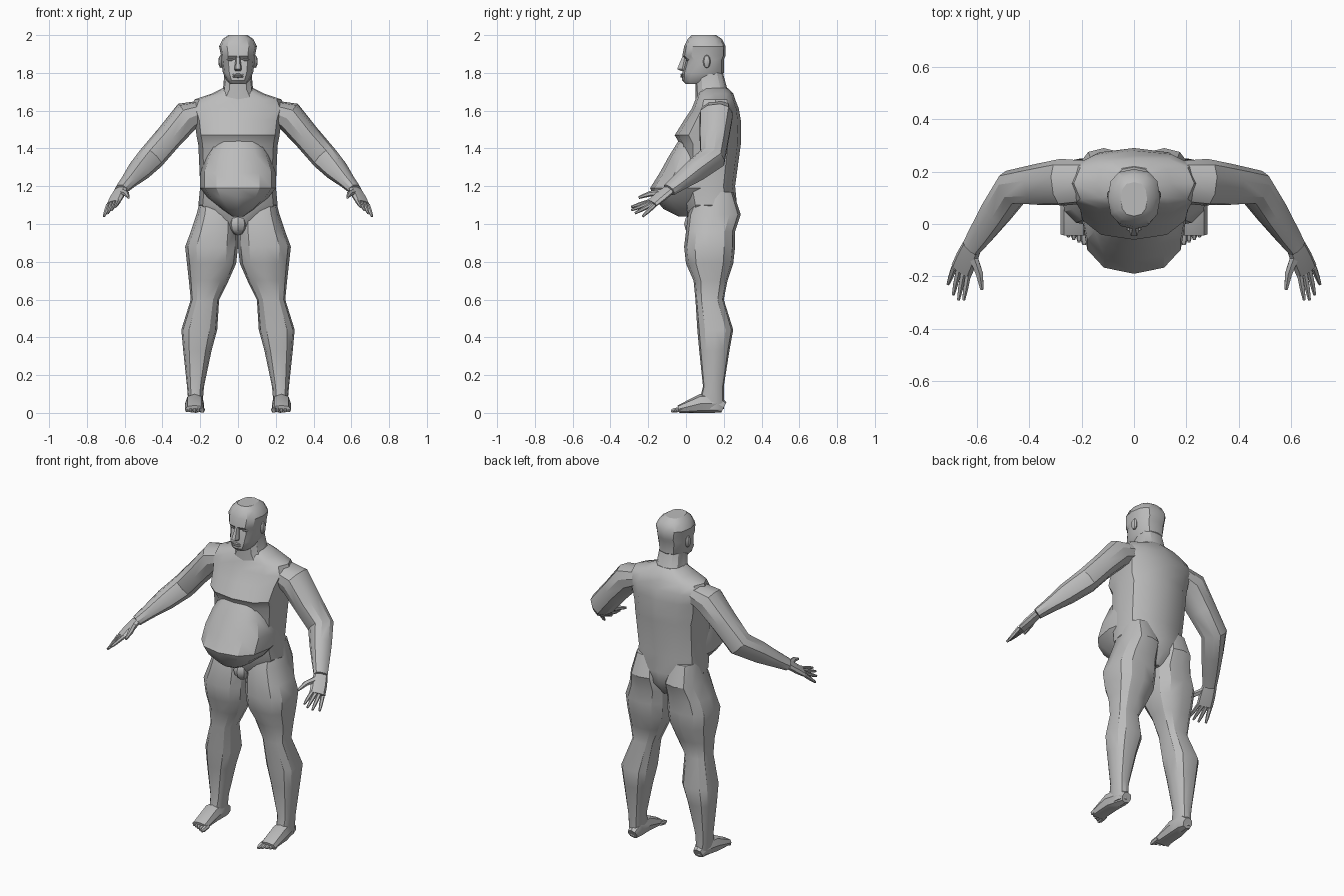
import bpy, bmesh, math
from mathutils import Vector

cube = bpy.data.objects.get("Cube")
if cube:
    bpy.data.objects.remove(cube)

grey = (.5, .5, .5, 1)
skin = bpy.data.materials.new("grey clay")
skin.use_nodes = True
skin.diffuse_color = grey
skin.node_tree.nodes["Principled BSDF"].inputs["Base Color"].default_value = grey


def finish(name, bm, mirror):
    """Turn a bmesh into a shaded object, optionally mirrored to the other side."""
    bmesh.ops.recalc_face_normals(bm, faces=bm.faces)
    mesh = bpy.data.meshes.new(name)
    bm.to_mesh(mesh)
    bm.free()
    mesh.materials.append(skin)
    part = bpy.data.objects.new(name, mesh)
    bpy.context.collection.objects.link(part)
    bpy.ops.object.select_all(action='DESELECT')
    part.select_set(True)
    bpy.context.view_layer.objects.active = part
    bpy.ops.object.shade_smooth_by_angle(angle=math.radians(32))
    if mirror:
        part.modifiers.new("Mirror", 'MIRROR')


def bridge(name, rings, mirror=False):
    """Join neighbouring rings of points with faces and cap both ends."""
    bm = bmesh.new()
    loops = [[bm.verts.new(point) for point in ring] for ring in rings]
    for low, high in zip(loops, loops[1:]):
        for i in range(len(low)):
            bm.faces.new((low[i - 1], low[i], high[i], high[i - 1]))
    bm.faces.new(loops[0])
    bm.faces.new(loops[-1])
    finish(name, bm, mirror)


def outline(centre, across, up, sides, power):
    """Rounded box outline spanned by two half axes."""
    def soften(value):
        return math.copysign(abs(value) ** (2 / power), value)
    turns = [math.tau * k / sides for k in range(sides)]
    return [centre + across * soften(math.cos(t)) + up * soften(math.sin(t))
            for t in turns]


def section(height, outer, front, back, inner=None, sides=12, power=2.5):
    """Level slice; symmetric about the middle unless an inner edge is given."""
    inner = -outer if inner is None else inner
    centre = Vector((inner + outer, front + back, height * 2)) / 2
    across = Vector((outer - inner, 0, 0)) / 2
    depth = Vector((0, back - front, 0)) / 2
    return outline(centre, across, depth, sides, power)


def tube(name, path, across, sides=8, power=2.4):
    """Mirrored limb along a path of (point, half width, half thickness)."""
    points = [Vector(step[0]) for step in path]
    rings = []
    for i, (_, width, thickness) in enumerate(path):
        ahead = points[min(i + 1, len(points) - 1)] - points[max(i - 1, 0)]
        side = Vector(across)
        side = (side - side.project(ahead)).normalized()
        up = ahead.normalized().cross(side)
        rings.append(outline(points[i], side * width, up * thickness, sides, power))
    bridge(name, rings, mirror=True)


def ball(name, centre, size, mirror=False):
    """Low-poly ellipsoid."""
    bm = bmesh.new()
    bmesh.ops.create_uvsphere(bm, u_segments=8, v_segments=6, radius=1)
    bmesh.ops.scale(bm, vec=size, verts=bm.verts)
    bmesh.ops.translate(bm, vec=centre, verts=bm.verts)
    finish(name, bm, mirror)


# Trunk from the groin to the base of the neck
bridge("torso", [
    section(height=.95, outer=.04, front=.04, back=.21),
    section(height=1.02, outer=.15, front=.01, back=.26),
    section(height=1.1, outer=.21, front=-.01, back=.27),
    section(height=1.2, outer=.2, front=-.03, back=.26),
    section(height=1.42, outer=.21, front=-.03, back=.29),
    section(height=1.47, outer=.22, front=-.06, back=.29),
    section(height=1.55, outer=.23, front=-.01, back=.29),
    section(height=1.61, outer=.25, front=.03, back=.28),
    section(height=1.66, outer=.23, front=.05, back=.26),
    section(height=1.69, outer=.14, front=.06, back=.25),
    section(height=1.72, outer=.08, front=.08, back=.22)])

# Hanging belly
bridge("belly", [
    section(height=1.44, outer=.13, front=-.04, back=.2),
    section(height=1.36, outer=.17, front=-.09, back=.2),
    section(height=1.27, outer=.2, front=-.14, back=.24),
    section(height=1.19, outer=.2, front=-.19, back=.24),
    section(height=1.14, outer=.16, front=-.17, back=.2),
    section(height=1.08, outer=.09, front=-.12, back=.2),
    section(height=1.04, outer=.03, front=-.04, back=.1)])
ball("groin", centre=(0, .05, 1), size=(.05, .06, .06))

# Legs, widening at the buttock, thigh and calf
bridge("leg", [
    section(height=1.17, inner=.05, outer=.19, front=.06, back=.25),
    section(height=1.05, inner=.01, outer=.22, front=.01, back=.29),
    section(height=.96, inner=0, outer=.25, front=0, back=.26),
    section(height=.88, inner=0, outer=.28, front=-.01, back=.26),
    section(height=.79, inner=.01, outer=.27, front=0, back=.25),
    section(height=.7, inner=.05, outer=.26, front=.04, back=.22),
    section(height=.6, inner=.1, outer=.25, front=.05, back=.2),
    section(height=.44, inner=.11, outer=.3, front=.06, back=.25),
    section(height=.33, inner=.14, outer=.29, front=.07, back=.23),
    section(height=.14, inner=.18, outer=.27, front=.09, back=.2),
    section(height=.02, inner=.19, outer=.26, front=.06, back=.2)], mirror=True)

# Feet, with toes shrinking outwards
sideways = Vector((1, 0, 0))
tube("foot", [
    ((.22, .2, .03), .03, .03),
    ((.22, .16, .05), .04, .05),
    ((.23, .08, .05), .05, .05),
    ((.23, -.04, .02), .05, .02)], sideways)
for i in range(5):
    knuckle = Vector((.19 + .02 * i, -.02, .02))
    tip = knuckle + Vector((0, .01 * i - .06, -.01))
    radius = .01 if i else .014
    tube("toe", [(knuckle, radius, radius),
                 (knuckle.lerp(tip, .7), radius, radius),
                 (tip, radius / 2, radius / 2)], sideways, sides=6)

# Arms: out and down to the elbow, then forward to the wrist
shoulder = Vector((.27, .16, 1.57))
elbow = Vector((.46, .14, 1.35))
wrist = Vector((.62, -.09, 1.18))
tube("arm", [
    ((.15, .16, 1.61), .08, .05),
    (shoulder, .09, .08),
    (shoulder.lerp(elbow, .5), .08, .07),
    (elbow, .07, .07),
    (elbow.lerp(wrist, .4), .06, .06),
    (elbow.lerp(wrist, .75), .05, .04),
    (wrist, .04, .03)], across=(.3, 1, 0), sides=10)

# Hands: palm, a fan of four fingers, and the thumb
spread = Vector((.8, .4, -.3))
knuckles = Vector((.66, -.18, 1.11))
tube("palm", [
    (wrist, .04, .02),
    (wrist.lerp(knuckles, .5), .045, .02),
    (knuckles, .045, .015)], spread)
for i in range(4):
    base = knuckles + spread * (i - 1.5) / 45
    tip = Vector((.65, -.29, 1.09)).lerp((.71, -.23, 1.04), i / 3)
    if i in (1, 2):
        tip.y -= .02
    tube("finger", [(base, .012, .012), (base.lerp(tip, .6), .01, .01),
                    (tip, .006, .006)], spread, sides=6)
tube("thumb", [
    ((.62, -.11, 1.17), .02, .015),
    ((.59, -.19, 1.16), .015, .014),
    ((.58, -.25, 1.14), .007, .007)], spread, sides=6)

# Neck and head
bridge("neck", [
    section(height=1.66, outer=.12, front=.05, back=.25),
    section(height=1.71, outer=.08, front=.05, back=.22),
    section(height=1.82, outer=.07, front=.05, back=.19)])
bridge("head", [
    section(height=1.74, outer=.04, front=0, back=.1),
    section(height=1.76, outer=.06, front=-.02, back=.17),
    section(height=1.8, outer=.08, front=-.02, back=.2),
    section(height=1.87, outer=.09, front=0, back=.2),
    section(height=1.89, outer=.09, front=-.02, back=.21),
    section(height=1.94, outer=.1, front=-.01, back=.21),
    section(height=1.98, outer=.08, front=.01, back=.19),
    section(height=2, outer=.05, front=.03, back=.16)])

# Face: nose, lips, eyes and ears
bridge("nose", [
    section(height=1.81, outer=.015, front=-.03, back=.01, sides=6),
    section(height=1.82, outer=.02, front=-.05, back=.01, sides=6),
    section(height=1.89, outer=.01, front=-.02, back=.01, sides=6)])
for height in (1.78, 1.79):
    ball("lip", centre=(0, -.02, height), size=(.03, .01, .006))
ball("eye", centre=(.04, .01, 1.87), size=(.02, .01, .008), mirror=True)
ball("ear", centre=(.09, .11, 1.86), size=(.014, .02, .035), mirror=True)
